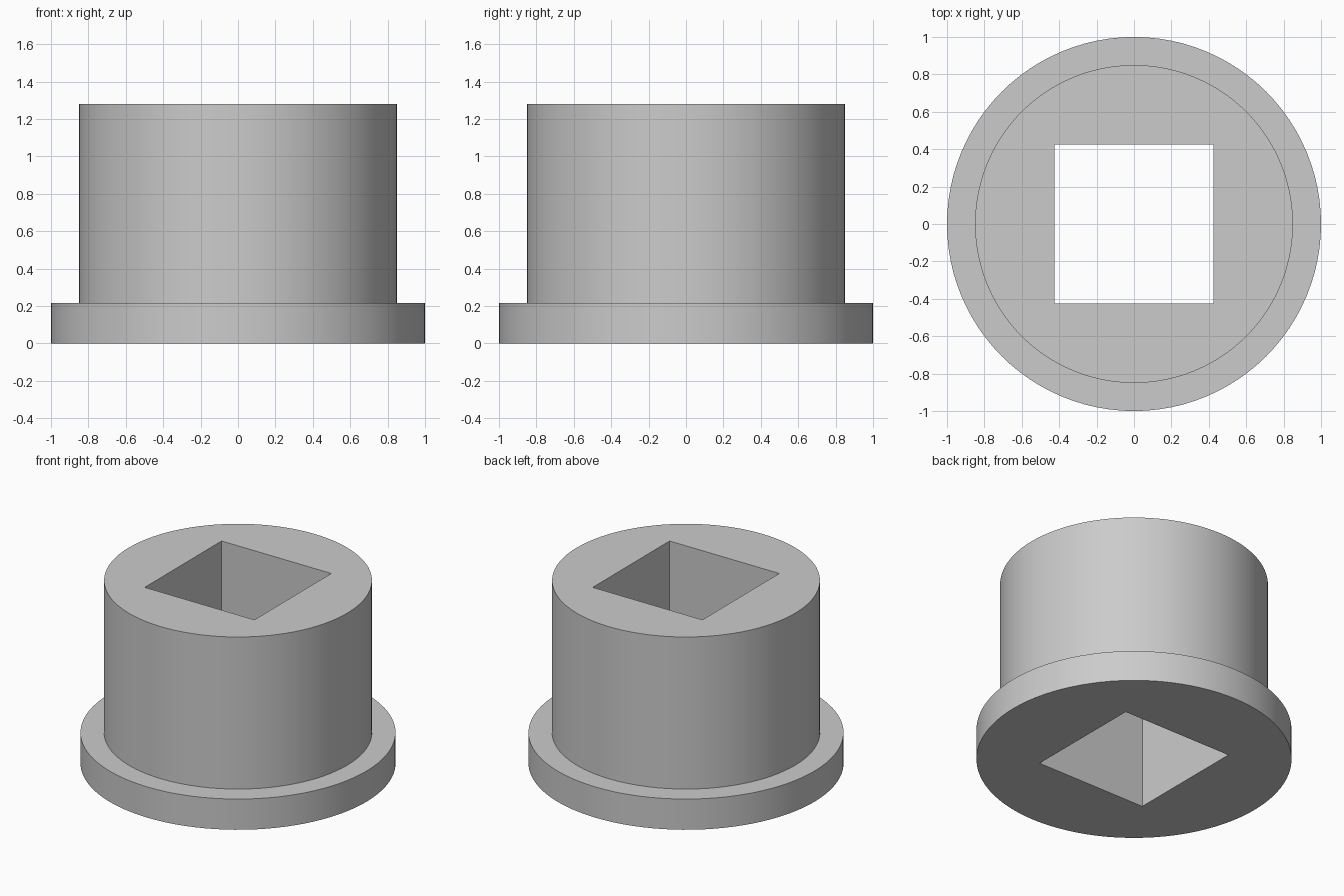
import bpy, bmesh, math

cube = bpy.data.objects.get("Cube")
if cube:
    bpy.data.objects.remove(cube, do_unlink=True)

SEGMENTS = 96
FLANGE_RADIUS, BODY_RADIUS = 1.0, 0.85
FLANGE_TOP, BODY_TOP = 0.215, 1.28
HOLE_WIDTH = 0.85

grey = bpy.data.materials.new("plain_grey")
grey.use_nodes = True
colour = (0.6, 0.6, 0.6, 1)
grey.diffuse_color = colour
grey.node_tree.nodes["Principled BSDF"].inputs["Base Color"].default_value = colour


def ring(bm, radius, z):
    """Circle of vertices at one height."""
    angles = [math.tau * i / SEGMENTS for i in range(SEGMENTS)]
    return [bm.verts.new((radius * math.cos(a), radius * math.sin(a), z)) for a in angles]


# Flanged bushing: stepped profile turned around z, capped at both ends
bm = bmesh.new()
profile = [(FLANGE_RADIUS, 0), (FLANGE_RADIUS, FLANGE_TOP),
           (BODY_RADIUS, FLANGE_TOP), (BODY_RADIUS, BODY_TOP)]
rings = [ring(bm, r, z) for r, z in profile]
for low, high in zip(rings, rings[1:]):
    for i in range(SEGMENTS):
        j = (i + 1) % SEGMENTS
        bm.faces.new((low[i], low[j], high[j], high[i]))
bm.faces.new(reversed(rings[0]))
bm.faces.new(rings[-1])
mesh = bpy.data.meshes.new("flanged_bushing")
bm.to_mesh(mesh)
bm.free()
mesh.materials.append(grey)
bushing = bpy.data.objects.new("flanged_bushing", mesh)
bpy.context.collection.objects.link(bushing)

# Square hole right through the bushing
bpy.ops.mesh.primitive_cube_add(size=1, location=(0, 0, BODY_TOP / 2))
cutter = bpy.context.object
cutter.name = "square_hole_cutter"
cutter.scale = (HOLE_WIDTH, HOLE_WIDTH, BODY_TOP * 2)
cutter.data.materials.append(grey)
cutter.hide_render = True

hole = bushing.modifiers.new("square_hole", 'BOOLEAN')
hole.operation = 'DIFFERENCE'
hole.solver = 'EXACT'
hole.object = cutter

bpy.ops.object.select_all(action='DESELECT')
bushing.select_set(True)
bpy.context.view_layer.objects.active = bushing
bpy.ops.object.modifier_apply(modifier=hole.name)
bpy.data.objects.remove(cutter, do_unlink=True)

# Smooth round walls with crisp rims
bpy.ops.object.shade_smooth_by_angle(angle=math.radians(30))
